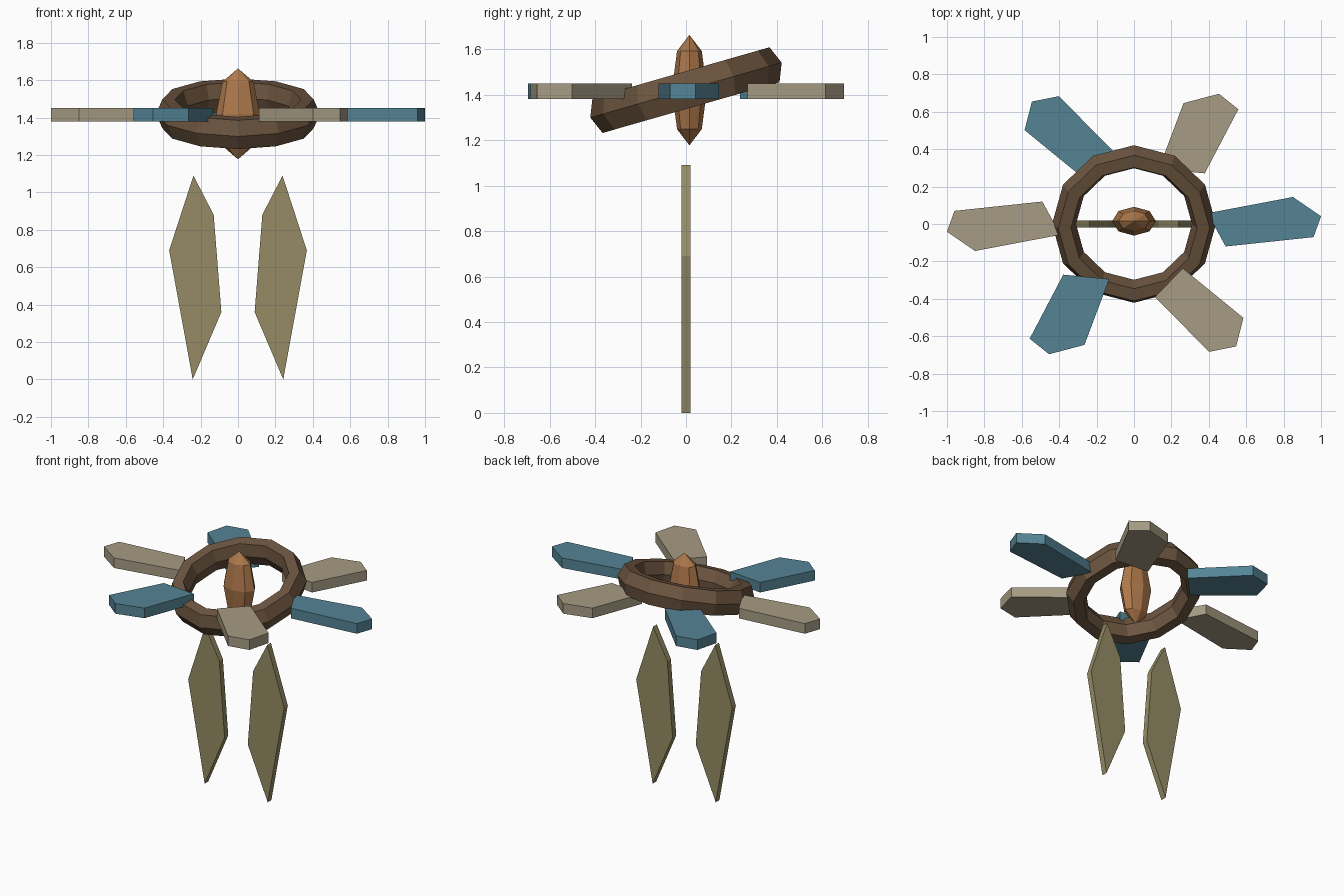
import bpy, bmesh, math
from mathutils import Matrix, Vector

if "Cube" in bpy.data.objects:
    bpy.data.objects.remove(bpy.data.objects["Cube"])


def material(name, rgb):
    m = bpy.data.materials.new(name)
    m.diffuse_color = (*rgb, 1)
    m.use_nodes = True
    m.node_tree.nodes["Principled BSDF"].inputs["Base Color"].default_value = m.diffuse_color
    return m


BROWN = material("dark_wood", (0.15, 0.09, 0.05))
COPPER = material("copper", (0.42, 0.19, 0.07))
TEAL = material("teal", (0.09, 0.23, 0.30))
SAND = material("sand", (0.38, 0.33, 0.23))
OLIVE = material("olive", (0.30, 0.26, 0.13))


def finish(name, bm, mat):
    bmesh.ops.recalc_face_normals(bm, faces=bm.faces[:])
    mesh = bpy.data.meshes.new(name)
    bm.to_mesh(mesh)
    bm.free()
    mesh.materials.append(mat)
    obj = bpy.data.objects.new(name, mesh)
    bpy.context.collection.objects.link(obj)
    return obj


def slab(name, points, offset, mat):
    """Extrude a flat outline along an offset vector."""
    bm = bmesh.new()
    face = bm.faces.new([bm.verts.new(p) for p in points])
    ext = bmesh.ops.extrude_face_region(bm, geom=[face], use_keep_orig=True)
    verts = [v for v in ext["geom"] if isinstance(v, bmesh.types.BMVert)]
    bmesh.ops.translate(bm, verts=verts, vec=Vector(offset))
    return finish(name, bm, mat)


# Tilted twelve-sided ring with a tall hexagonal section
SECTION = [(0.438, 0), (0.405, 0.08), (0.337, 0.08),
           (0.31, 0), (0.337, -0.08), (0.405, -0.08)]
SIDES = 12
bm = bmesh.new()
loops = []
for i in range(SIDES):
    a = math.tau * i / SIDES
    loops.append([bm.verts.new((r * math.cos(a), r * math.sin(a), h)) for r, h in SECTION])
for i in range(SIDES):
    p, q = loops[i], loops[(i + 1) % SIDES]
    for j in range(6):
        k = (j + 1) % 6
        bm.faces.new((p[j], q[j], q[k], p[k]))
bm.transform(Matrix.Translation((0, 0, 1.42)) @ Matrix.Rotation(math.radians(16), 4, 'X'))
finish("tilted_ring", bm, BROWN)

# Faceted spindle core
bm = bmesh.new()
bmesh.ops.create_uvsphere(bm, u_segments=8, v_segments=4, radius=1)
bm.transform(Matrix.Translation((0, 0.015, 1.42)) @ Matrix.Diagonal((0.117, 0.077, 0.243, 1)))
finish("core", bm, COPPER)

# Six radiating blades, squashed in y
BLADE = [(0.393, 0.074), (0.85, 0.185), (1.0, 0.053), (0.96, -0.09), (0.49, -0.154)]
for i in range(6):
    c, s = math.cos(i * math.pi / 3), math.sin(i * math.pi / 3)
    pts = [(x * c - y * s, 0.78 * (x * s + y * c), 1.38) for x, y in BLADE]
    slab(f"blade_{i + 1}", pts, (0, 0, 0.07), SAND if i % 2 else TEAL)

# Pair of hanging leg panels
LEG = [(0.238, 1.09), (0.13, 0.88), (0.089, 0.36), (0.242, 0.0), (0.368, 0.69)]
for side, sign in (("left", -1), ("right", 1)):
    slab(f"{side}_leg_panel", [(sign * x, -0.02, z) for x, z in LEG], (0, 0.04, 0), OLIVE)
